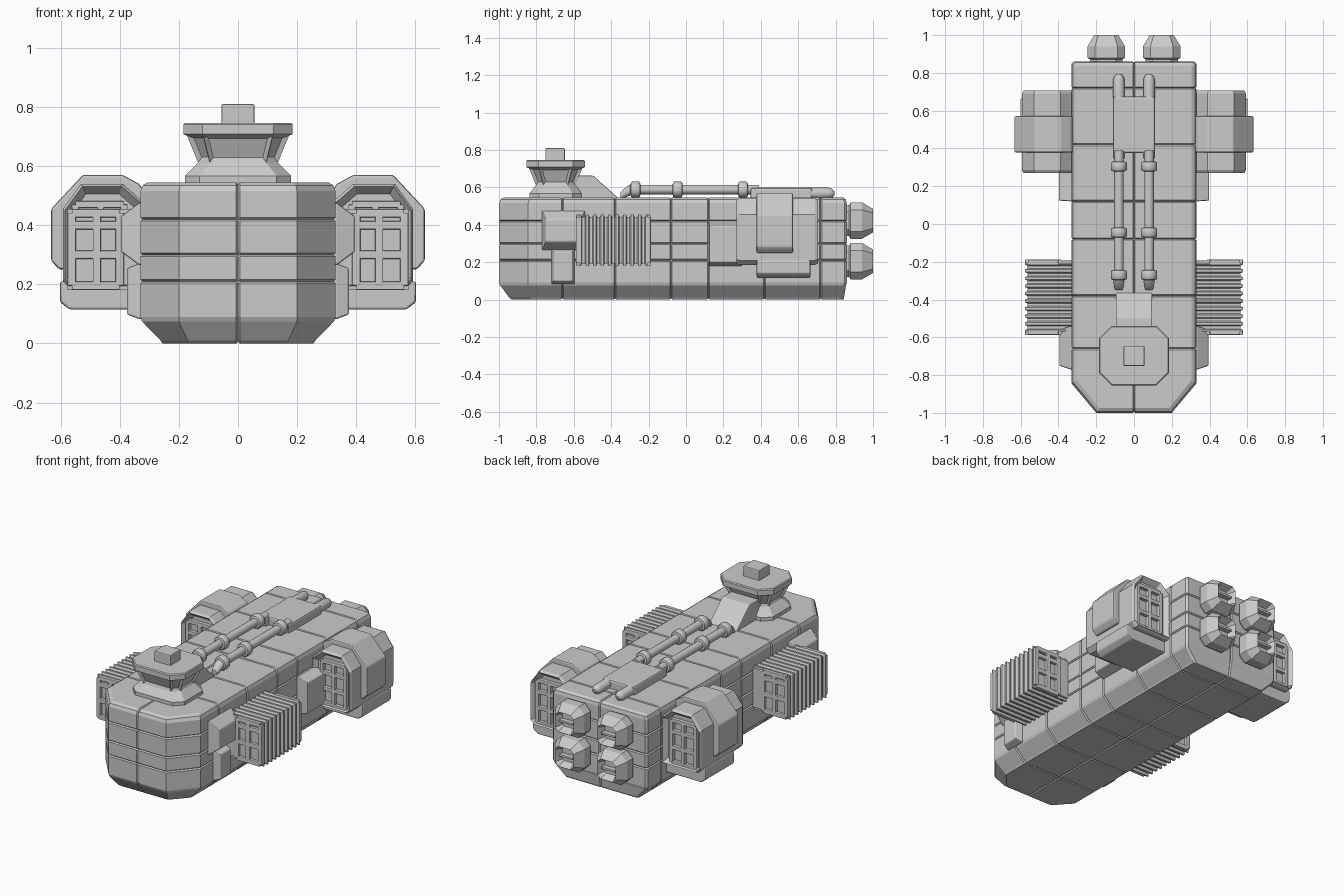
import bpy, bmesh, math
from mathutils import Vector

if "Cube" in bpy.data.objects:
    bpy.data.objects.remove(bpy.data.objects["Cube"])


def finish(bm, name, mirror=False, bevel=0.0, smooth=False):
    me = bpy.data.meshes.new(name)
    bm.to_mesh(me)
    bm.free()
    ob = bpy.data.objects.new(name, me)
    bpy.context.collection.objects.link(ob)
    if smooth:
        me.shade_smooth()
        me.set_sharp_from_angle(angle=math.radians(40))
    if bevel:
        m = ob.modifiers.new("Bevel", 'BEVEL')
        m.width, m.segments, m.limit_method = bevel, 2, 'ANGLE'
        m.angle_limit = math.radians(25)
    if mirror:
        ob.modifiers.new("Mirror", 'MIRROR')
    return ob


def loft_mesh(rings):
    """Skin a list of equal-length point rings and cap both ends."""
    bm = bmesh.new()
    vs = [[bm.verts.new(p) for p in r] for r in rings]
    n = len(rings[0])
    bands = []
    for a, b in zip(vs, vs[1:]):
        bands.append([bm.faces.new((a[i], a[(i + 1) % n], b[(i + 1) % n], b[i])) for i in range(n)])
    caps = [bm.faces.new(vs[0]), bm.faces.new(vs[-1])]
    bmesh.ops.recalc_face_normals(bm, faces=bm.faces[:])
    return bm, bands, caps


def inset(bm, faces, thickness, depth):
    bmesh.ops.inset_individual(bm, faces=faces, thickness=thickness, depth=depth, use_even_offset=True)


def boxes(name, items, mirror=True, bevel=0.006):
    bm = bmesh.new()
    for x0, x1, y0, y1, z0, z1 in items:
        vs = bmesh.ops.create_cube(bm, size=1)['verts']
        bmesh.ops.scale(bm, vec=(x1 - x0, y1 - y0, z1 - z0), verts=vs)
        bmesh.ops.translate(bm, vec=((x0 + x1) / 2, (y0 + y1) / 2, (z0 + z1) / 2), verts=vs)
    return finish(bm, name, mirror, bevel)


def octagon(hx, hy, c):
    return [(hx - c, -hy), (hx, -hy + c), (hx, hy - c), (hx - c, hy),
            (-hx + c, hy), (-hx, hy - c), (-hx, -hy + c), (-hx + c, -hy)]


def ring_y(profile, y):
    return [(x, y, z) for x, z in profile]


def door_bars(name, xs, zs, y0, y1, w=0.012):
    items = [(x - w, x + w, y0, y1, zs[0], zs[-1]) for x in xs]
    items += [(xs[0], xs[-1], y0 + .001, y1 - .001, z - w, z + w) for z in zs]
    boxes(name, items, bevel=0.004)


# Hull: stacked plan outlines with a blunt nose
def plan(hx, nose, front, shoulder, back, z):
    c = 0.012
    return [(nose, front, z), (hx, shoulder, z), (hx, back - c, z), (hx - c, back, z),
            (-hx + c, back, z), (-hx, back - c, z), (-hx, shoulder, z), (-nose, front, z)]


bm, _, _ = loft_mesh([
    plan(.255, .165, -.93, -.83, .84, .0), plan(.262, .17, -.945, -.835, .845, .01),
    plan(.325, .20, -.993, -.845, .855, .075), plan(.33, .20, -1, -.845, .86, .09),
    plan(.33, .20, -1, -.845, .86, .515), plan(.322, .195, -.992, -.838, .855, .535),
    plan(.305, .185, -.975, -.825, .84, .545)])
# Shallow panel seams around the hull
seams = [(0, 0.0)] + [(1, y) for y in (-.66, -.38, -.08, .12, .42, .72)] + [(2, z) for z in (.21, .30, .42)]
W = 0.006
for axis, pos in seams:
    for d in (-W, 0, W):
        co, no = Vector(), Vector()
        co[axis], no[axis] = pos + d, 1
        bmesh.ops.bisect_plane(bm, geom=bm.verts[:] + bm.edges[:] + bm.faces[:],
                               dist=1e-5, plane_co=co, plane_no=no)
centre, half = Vector((0, 0, .27)), Vector((.33, 1, .27))
for v in bm.verts:
    for axis, pos in seams:
        if abs(v.co[axis] - pos) < 1e-4:
            for k in range(3):
                if k != axis:
                    v.co[k] = centre[k] + (v.co[k] - centre[k]) * (1 - .007 / half[k])
            break
low = min(v.co.z for v in bm.verts)
bmesh.ops.translate(bm, vec=(0, 0, -low), verts=bm.verts[:])
finish(bm, "hull")

# Bridge tower: flared octagonal cabin with sunken windows
levels = [(.18, .14, .05, .53), (.18, .14, .05, .567), (.135, .105, .04, .612),
          (.172, .143, .055, .702), (.185, .157, .065, .708), (.185, .157, .065, .74), (.18, .152, .063, .746)]
bm, bands, _ = loft_mesh([[(x, y - .697, z) for x, y in octagon(hx, hy, c)] for hx, hy, c, z in levels])
inset(bm, bands[2], .014, -.012)
finish(bm, "bridge_tower")
boxes("bridge_sensor_box", [(-.056, .056, -.752, -.648, .74, .81)], mirror=False)

# Sloped fairing behind the bridge
side = [(-.62, .53), (-.62, .662), (-.495, .662), (-.365, .545), (-.365, .53)]
bm, _, _ = loft_mesh([[(x, y, z) for y, z in side] for x in (-.096, .096)])
finish(bm, "bridge_fairing", bevel=.005)

# Deck pipes: collars are part of the turned profile (y, radius, z)
profile = [(-.35, .018, .553), (-.335, .024, .565), (-.315, .028, .578), (-.30, .03, .585)]
for c in (-.27, -.045, .305):
    profile += [(c - .027, .025, .588), (c - .024, .038, .588), (c - .017, .043, .588),
                (c + .017, .043, .588), (c + .024, .038, .588), (c + .027, .025, .588)]
profile += [(.39, .025, .588)]


def turned(name, prof, x=.08, n=16):
    rings = [[(x + r * math.cos(t * math.tau / n), y, z + r * math.sin(t * math.tau / n))
              for t in range(n)] for y, r, z in prof]
    finish(loft_mesh(rings)[0], name, mirror=True, smooth=True)


turned("deck_pipe", profile)
turned("deck_prong", [(.60, .03, .568), (.765, .03, .568), (.782, .024, .568), (.795, .010, .568)])
boxes("deck_pipe_block", [(-.112, .112, .375, .675, .53, .598)], mirror=False, bevel=.012)
boxes("deck_pipe_socket", [(.048, .112, .345, .40, .53, .598)], bevel=.01)

# Four rear engines with square recessed nozzles
for label, zc in (("upper", .422), ("lower", .205)):
    rings = []
    for h, c, y in ((.085, .035, .84), (.085, .035, .872), (.1, .04, .88), (.1, .04, .94), (.064, .022, 1.0)):
        rings.append([(x + .147, y, z + zc) for x, z in octagon(h, h * .98, c)])
    bm, _, caps = loft_mesh(rings)
    inset(bm, [caps[1]], .022, -.045)
    finish(bm, label + "_engine", mirror=True)
    boxes(label + "_engine_bar", [(.10, .194, .95, .985, zc - .007, zc + .007)], bevel=.003)

# Forward cargo containers: corrugated shell
X0, X1, Y0, Y1, Z0, Z1 = .32, .577, -.588, -.188, .18, .455


def shell(y, d):
    return [(X0, y, Z0 + d), (X1 - d, y, Z0 + d), (X1 - d, y, Z1 - d), (X0, y, Z1 - d)]


ribs, n = [shell(Y0 + .018, 0)], 9
step = (Y1 - Y0 - .04) / n
for i in range(n):
    y = Y0 + .022 + i * step
    ribs += [shell(y + step * f, d) for f, d in ((.12, 0), (.28, .014), (.62, .014), (.8, 0))]
ribs.append(shell(Y1 - .018, 0))
finish(loft_mesh(ribs)[0], "cargo_container", mirror=True)
cols, rows = [.40, .477, .562], [.195, .30, .40, .44]
door_bars("container_front_door", cols, rows, Y0, Y0 + .03, .014)
door_bars("container_rear_door", cols, rows, Y1 - .03, Y1, .014)
boxes("container_inner_post", [(.32, .40, Y0 + .006, Y1 - .006, Z0 + .015, Z1 - .015)])


# Chamfered brackets that hold the pods on the hull
def bracket(name, x1, y0, y1, z0, z1, c, cy):
    rings = []
    for x, dy, dz in ((.31, 0, 0), (.335, 0, 0), (x1, cy, c)):
        rings.append([(x, y0 + dy, z0 + dz), (x, y1 - dy, z0 + dz), (x, y1 - dy, z1 - dz), (x, y0 + dy, z1 - dz)])
    finish(loft_mesh(rings)[0], name, mirror=True, bevel=.006)


bracket("container_upper_bracket", .395, -.77, -.54, .265, .475, .045, .02)
bracket("container_lower_bracket", .375, -.72, -.595, .083, .27, .015, .012)
bracket("nacelle_bracket", .398, .12, .30, .18, .415, .02, .004)

# Rear side nacelles: chamfered body with recessed ends
body = [(.32, .185), (.565, .185), (.592, .21), (.592, .455), (.53, .54), (.39, .54), (.345, .50), (.32, .48)]
slim = [(.455 + (x - .455) * .95, .36 + (z - .36) * .95) for x, z in body]
bm, _, caps = loft_mesh([ring_y(slim, .27), ring_y(body, .285), ring_y(body, .69), ring_y(slim, .707)])
inset(bm, caps, .025, -.03)
finish(bm, "nacelle_body", mirror=True)
cols, rows = [.385, .465, .55], [.205, .30, .40, .47]
door_bars("nacelle_front_door", cols, rows, .278, .31)
door_bars("nacelle_rear_door", cols, rows, .667, .699)

# Raised armour band over each nacelle, and the tray beneath
band = [(.32, .25), (.605, .25), (.632, .28), (.632, .455), (.525, .57), (.39, .57), (.335, .54), (.32, .52)]
bm, _, _ = loft_mesh([ring_y(band, .378), ring_y(band, .572)])
finish(bm, "nacelle_band", mirror=True, bevel=.008)
tray = [(.32, .115), (.57, .115), (.602, .14), (.602, .21), (.32, .21)]
bm, _, _ = loft_mesh([ring_y(tray, .378), ring_y(tray, .665)])
finish(bm, "nacelle_tray", mirror=True, bevel=.008)
